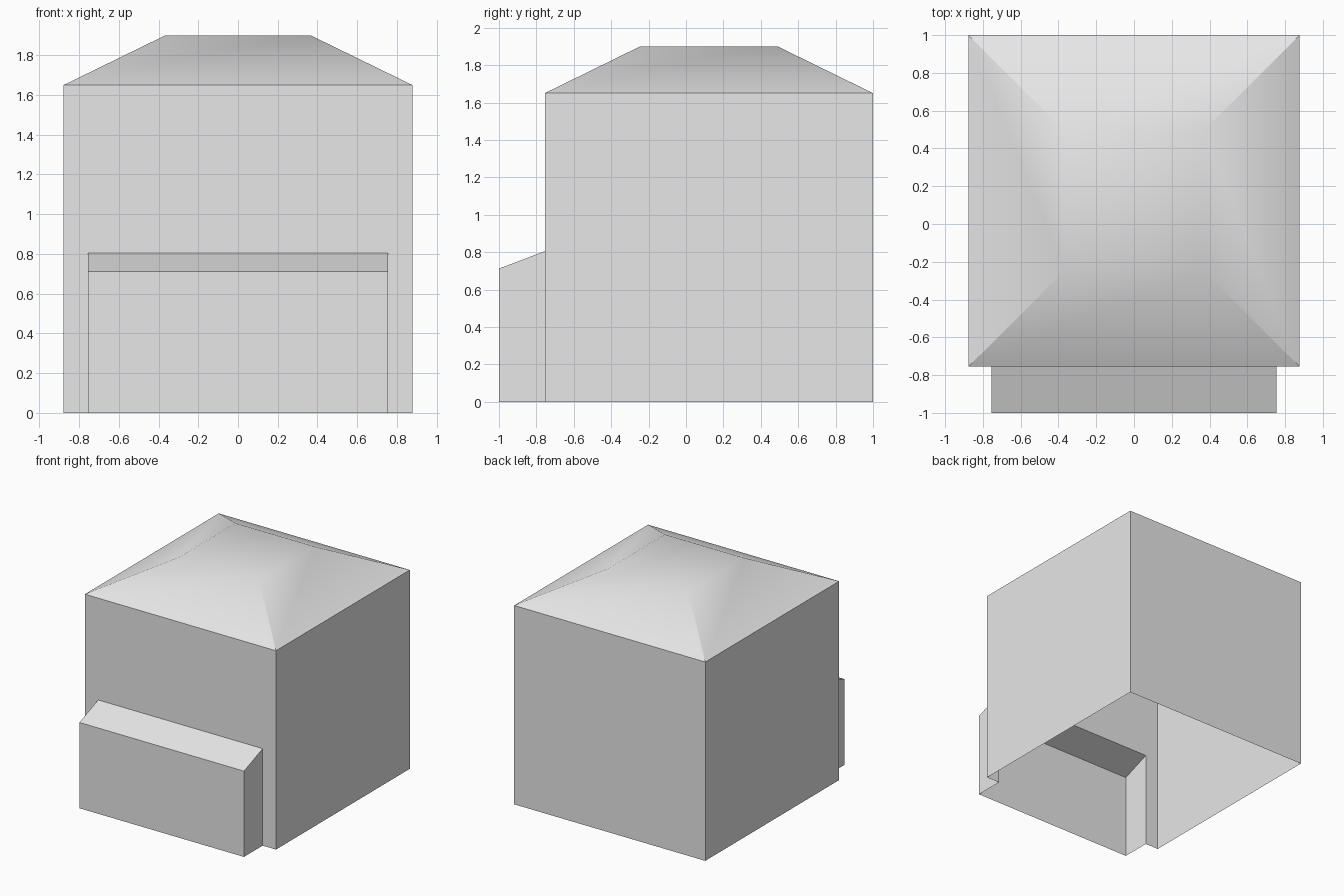
import bpy
import bmesh
import math

cube = bpy.data.objects.get("Cube")
if cube:
    bpy.data.objects.remove(cube, do_unlink=True)

# Single plain colour
grey = bpy.data.materials.new("plain_grey")
grey.use_nodes = True
colour = (0.8, 0.8, 0.8, 1)
grey.diffuse_color = colour
grey.node_tree.nodes["Principled BSDF"].inputs["Base Color"].default_value = colour

W, FRONT, BACK, EAVE = 0.877, -0.755, 1.0, 1.65      # house body
TOP_W, TOP_FRONT, TOP_BACK, TOP = 0.365, -0.245, 0.49, 1.9   # flat roof top
PW, P_FRONT, P_LOW, P_HIGH = 0.755, -1.0, 0.712, 0.805       # porch


def build(name, polygons):
    """Make an open shell from a list of polygons, welding shared corners."""
    bm = bmesh.new()
    for poly in polygons:
        bm.faces.new([bm.verts.new(p) for p in poly])
    bmesh.ops.remove_doubles(bm, verts=bm.verts, dist=0.0001)
    mesh = bpy.data.meshes.new(name)
    bm.to_mesh(mesh)
    bm.free()
    mesh.materials.append(grey)
    obj = bpy.data.objects.new(name, mesh)
    bpy.context.collection.objects.link(obj)
    return obj


def ring(w, front, back, z):
    """Rectangle corners, counter-clockwise from above."""
    return [(-w, front, z), (w, front, z), (w, back, z), (-w, back, z)]


def sides(low, high, skip=()):
    """Quads joining two rings, facing outwards."""
    return [(low[i], low[(i + 1) % 4], high[(i + 1) % 4], high[i])
            for i in range(4) if i not in skip]


# Walls: open below, with the front cut out where the porch joins
base = ring(W, FRONT, BACK, 0)
eaves = ring(W, FRONT, BACK, EAVE)
outline = [(-W, 0), (-PW, 0), (-PW, P_HIGH), (PW, P_HIGH),
           (PW, 0), (W, 0), (W, EAVE), (-W, EAVE)]
front_wall = [(x, FRONT, z) for x, z in outline]
build("house_walls", sides(base, eaves, skip=(0,)) + [front_wall])

# Hipped roof with a flat top, softly shaded along the upper edges
crown = ring(TOP_W, TOP_FRONT, TOP_BACK, TOP)
roof = build("hipped_roof", sides(eaves, crown) + [crown])
bpy.ops.object.select_all(action="DESELECT")
roof.select_set(True)
bpy.context.view_layer.objects.active = roof
bpy.ops.object.shade_smooth_by_angle(angle=math.radians(30))

# Porch: lean-to open to the house and below
floor = ring(PW, P_FRONT, FRONT, 0)
slope = [(x, y, P_LOW if y == P_FRONT else P_HIGH) for x, y, z in floor]
build("front_porch", sides(floor, slope, skip=(2,)) + [slope])
